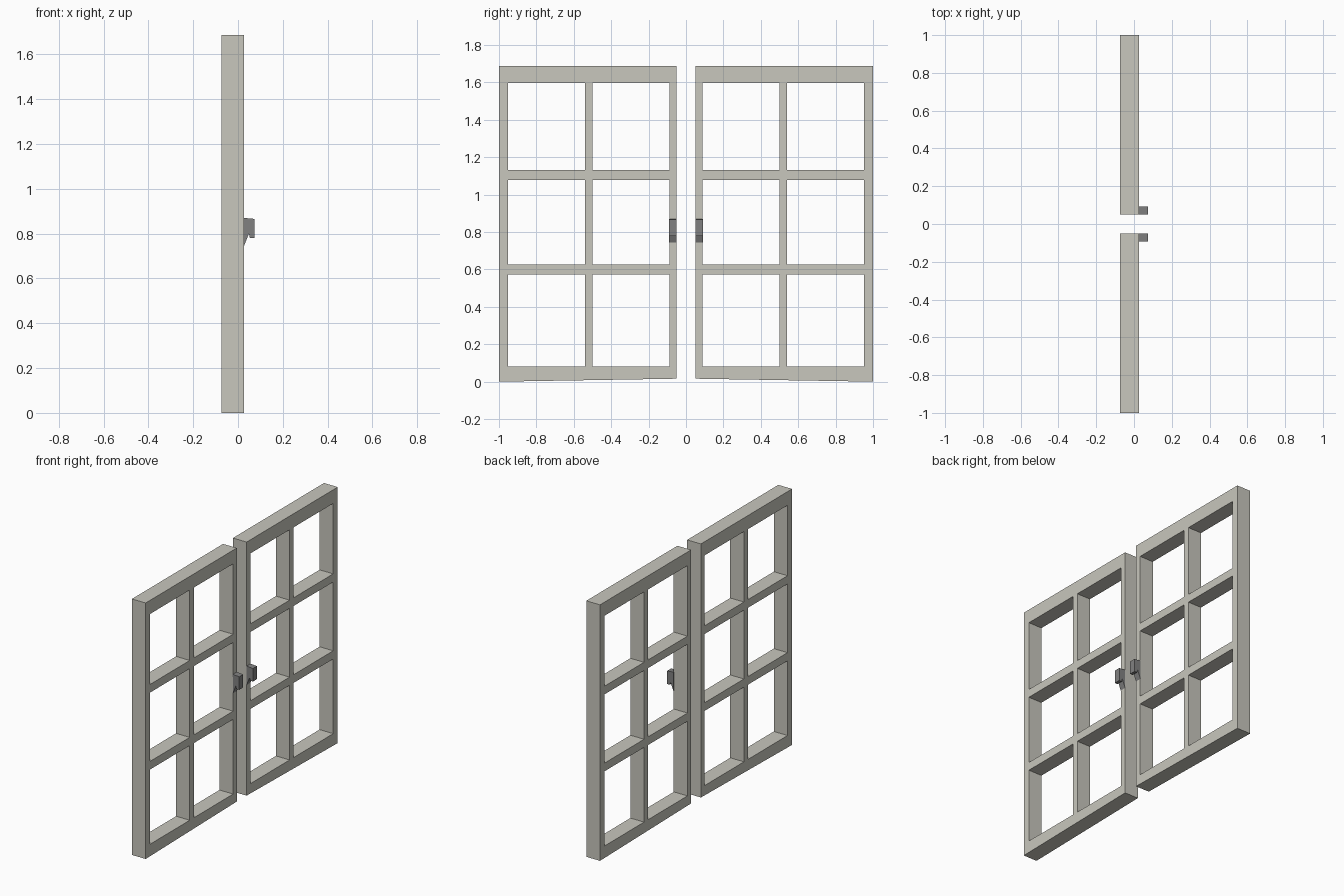
import bpy, bmesh

if "Cube" in bpy.data.objects:
    bpy.data.objects.remove(bpy.data.objects["Cube"])


def material(name, rgb):
    m = bpy.data.materials.new(name)
    m.diffuse_color = (*rgb, 1)
    m.use_nodes = True
    m.node_tree.nodes["Principled BSDF"].inputs["Base Color"].default_value = m.diffuse_color
    return m


FRAME = material("warm grey paint", (0.58, 0.57, 0.51))
METAL = material("dark grey metal", (0.22, 0.22, 0.22))

BACK, FRONT = -0.073, 0.027
YS = [0.051, 0.089, 0.499, 0.541, 0.953, 1.0]
ZS = [0.0, 0.08, 0.572, 0.626, 1.079, 1.133, 1.597, 1.687]


def finish(bm, name, mat):
    bmesh.ops.recalc_face_normals(bm, faces=bm.faces)
    me = bpy.data.meshes.new(name)
    bm.to_mesh(me)
    bm.free()
    me.materials.append(mat)
    ob = bpy.data.objects.new(name, me)
    bpy.context.collection.objects.link(ob)


def extrude(bm, vec):
    r = bmesh.ops.extrude_face_region(bm, geom=bm.faces[:], use_keep_orig=True)
    verts = [v for v in r["geom"] if isinstance(v, bmesh.types.BMVert)]
    bmesh.ops.translate(bm, verts=verts, vec=vec)


def sash(side, name):
    # Grid of cells with the six panes left open; the lower edge rises inward
    bm = bmesh.new()
    rise = lambda y: 0.016 * (1 - y) / 0.95
    v = [[bm.verts.new((BACK, side * y, z if j else rise(y)))
          for j, z in enumerate(ZS)] for y in YS]
    for i in range(len(YS) - 1):
        for j in range(len(ZS) - 1):
            if i % 2 and j % 2:
                continue
            bm.faces.new((v[i][j], v[i + 1][j], v[i + 1][j + 1], v[i][j + 1]))
    extrude(bm, (FRONT - BACK, 0, 0))
    # Merge coplanar cells so the rails read as clean faces
    bmesh.ops.recalc_face_normals(bm, faces=bm.faces)
    finish(bm, name, FRAME)


def latch(side, name):
    # Hooked side profile in x, z
    profile = [(0.026, 0.87), (0.073, 0.866), (0.073, 0.78), (0.053, 0.78),
               (0.049, 0.80), (0.027, 0.745)]
    bm = bmesh.new()
    bm.faces.new([bm.verts.new((x, side * 0.051, z)) for x, z in profile])
    extrude(bm, (0, side * 0.041, 0))
    finish(bm, name, METAL)


for side, label in ((-1, "left"), (1, "right")):
    sash(side, label + "_window_sash")
    latch(side, label + "_handle")
